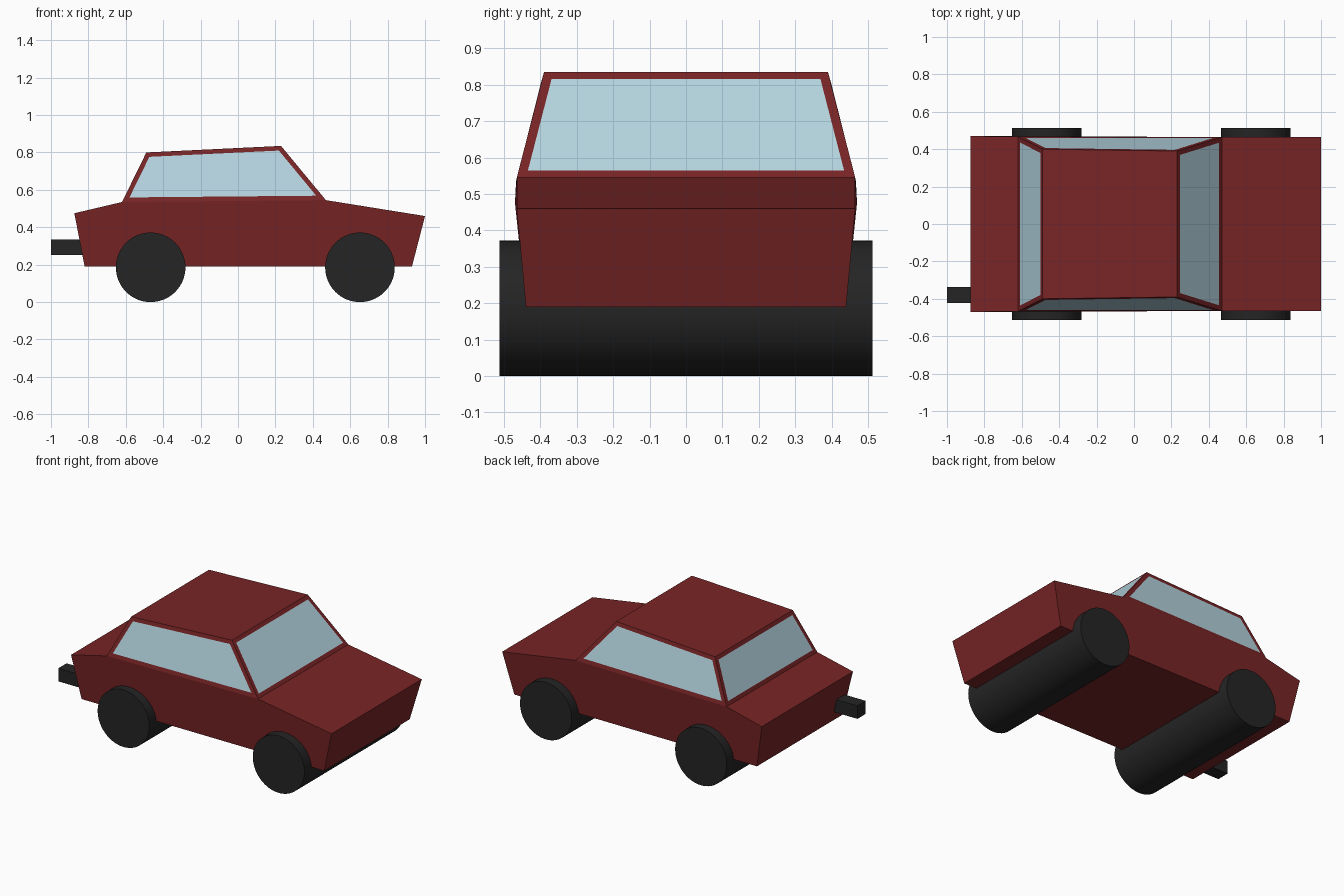
import bpy, bmesh, math
from mathutils import Matrix

if "Cube" in bpy.data.objects:
    bpy.data.objects.remove(bpy.data.objects["Cube"])


def make_material(name, r, g, b):
    m = bpy.data.materials.new(name)
    m.use_nodes = True
    m.diffuse_color = (r, g, b, 1)
    m.node_tree.nodes["Principled BSDF"].inputs["Base Color"].default_value = (r, g, b, 1)
    return m


red = make_material("dark_red_paint", 0.19, 0.018, 0.019)
glass = make_material("pale_blue_glass", 0.46, 0.66, 0.74)
rubber = make_material("black_rubber", 0.018, 0.018, 0.018)


def finish(name, bm, *materials):
    mesh = bpy.data.meshes.new(name)
    bmesh.ops.recalc_face_normals(bm, faces=bm.faces)
    bm.to_mesh(mesh)
    bm.free()
    for m in materials:
        mesh.materials.append(m)
    ob = bpy.data.objects.new(name, mesh)
    bpy.context.collection.objects.link(ob)
    return ob


# Body: side profile points as (x, half width, z), mirrored across y
profile = {
    "rear_sill": (-0.82, 0.44, 0.19), "front_sill": (0.93, 0.44, 0.19),
    "nose": (1.0, 0.465, 0.46), "cowl": (0.47, 0.465, 0.545),
    "deck": (-0.62, 0.467, 0.535), "tail": (-0.875, 0.47, 0.475),
    "roof_front": (0.23, 0.39, 0.835), "roof_rear": (-0.49, 0.40, 0.80),
}
bm = bmesh.new()
near = {k: bm.verts.new((x, -w, z)) for k, (x, w, z) in profile.items()}
far = {k: bm.verts.new((x, w, z)) for k, (x, w, z) in profile.items()}
lower = ["rear_sill", "front_sill", "nose", "cowl", "deck", "tail"]
cabin = ["deck", "cowl", "roof_front", "roof_rear"]
windows = []
for side in (near, far):
    bm.faces.new([side[k] for k in lower])
    windows.append(bm.faces.new([side[k] for k in cabin]))
outline = ["rear_sill", "front_sill", "nose", "cowl", "roof_front", "roof_rear", "deck", "tail"]
for a, b in zip(outline, outline[1:] + outline[:1]):
    f = bm.faces.new((near[a], near[b], far[b], far[a]))
    if (a, b) in (("cowl", "roof_front"), ("roof_rear", "deck")):
        windows.append(f)

# Window panes: inset cabin faces, leaving a painted frame
bmesh.ops.recalc_face_normals(bm, faces=bm.faces)
bmesh.ops.inset_individual(bm, faces=windows, thickness=0.025, use_even_offset=True)
for f in windows:
    f.material_index = 1
finish("car_body", bm, red, glass)

# Wheels: one full-width roller per axle
for name, x in (("rear_wheels", -0.467), ("front_wheels", 0.652)):
    bm = bmesh.new()
    bmesh.ops.create_cone(bm, cap_ends=True, segments=64, radius1=0.186, radius2=0.186, depth=1.026,
                          matrix=Matrix.Translation((x, 0, 0.186)) @ Matrix.Rotation(math.pi / 2, 4, "X"))
    for f in bm.faces:
        f.smooth = len(f.verts) == 4
    for e in bm.edges:
        e.smooth = all(len(f.verts) == 4 for f in e.link_faces)
    finish(name, bm, rubber)

# Exhaust: square pipe at the rear
bm = bmesh.new()
bmesh.ops.create_cube(bm, matrix=Matrix.Translation((-0.89, -0.38, 0.293)) @ Matrix.Diagonal((0.22, 0.085, 0.085, 1)))
finish("exhaust_pipe", bm, rubber)
